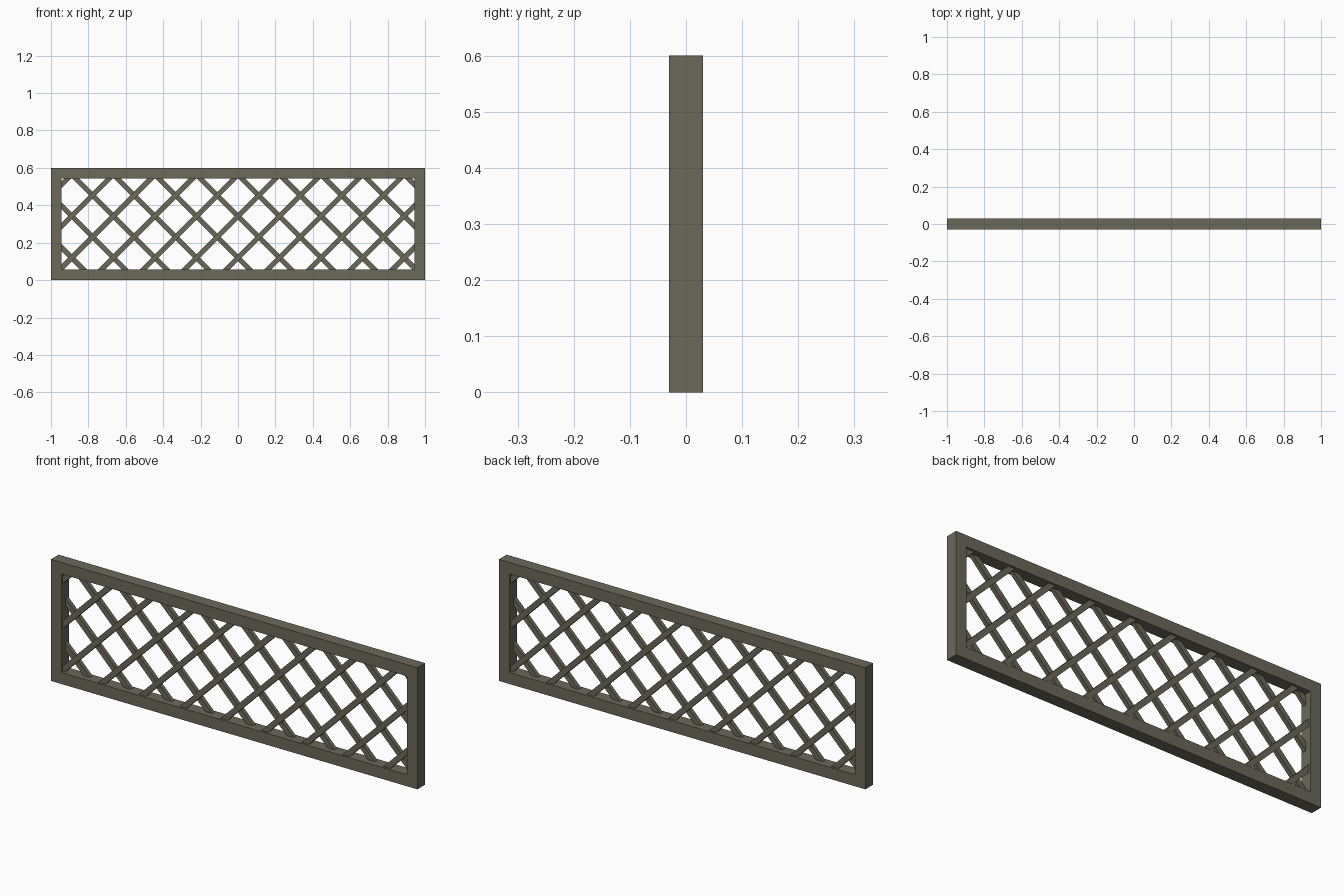
import bpy, bmesh, math
from mathutils import Matrix

if "Cube" in bpy.data.objects:
    bpy.data.objects.remove(bpy.data.objects["Cube"])

W, H, D = 1.0, 0.60, 0.03      # half width, height, half depth
B = 0.057                      # frame border
STEP = 2.0 / 9.0               # horizontal lattice spacing
ZC = 0.342                     # height of the crossing on the centre line
SLAT_W, SLAT_T = 0.027, 0.02

wood = bpy.data.materials.new("grey brown wood")
wood.diffuse_color = (0.150, 0.138, 0.102, 1.0)
wood.use_nodes = True
wood.node_tree.nodes["Principled BSDF"].inputs["Base Color"].default_value = wood.diffuse_color


def finish(bm, name):
    bmesh.ops.recalc_face_normals(bm, faces=bm.faces)
    mesh = bpy.data.meshes.new(name)
    bm.to_mesh(mesh)
    bm.free()
    mesh.materials.append(wood)
    obj = bpy.data.objects.new(name, mesh)
    bpy.context.collection.objects.link(obj)
    return obj


# Rectangular frame with an open middle
def build_frame():
    bm = bmesh.new()

    def ring(inset, y):
        x, lo, hi = W - inset, inset, H - inset
        return [bm.verts.new((px, y, pz))
                for px, pz in ((-x, lo), (x, lo), (x, hi), (-x, hi))]

    loops = [ring(0, -D), ring(B, -D), ring(B, D), ring(0, D)]
    for a, b in zip(loops, loops[1:] + loops[:1]):
        for i in range(4):
            j = (i + 1) % 4
            bm.faces.new((a[i], a[j], b[j], b[i]))
    finish(bm, "frame")


# One layer of parallel diagonal slats, ends buried in the frame
def build_slats(name, slope, y):
    bm = bmesh.new()
    ext = 0.022
    xmax, zlo, zhi = W - B + ext, B - ext, H - B + ext
    for k in range(-8, 9):
        x0 = k * STEP
        # clip the line z = ZC + slope * (x - x0) to the opening
        ends = sorted((x0 + slope * (zlo - ZC), x0 + slope * (zhi - ZC)))
        a, b = max(ends[0], -xmax), min(ends[1], xmax)
        if b - a < 0.02:
            continue
        mid = (a + b) / 2
        m = (Matrix.Translation((mid, y, ZC + slope * (mid - x0)))
             @ Matrix.Rotation(-slope * math.pi / 4, 4, 'Y')
             @ Matrix.Diagonal(((b - a) * math.sqrt(2), SLAT_T, SLAT_W, 1)))
        bmesh.ops.create_cube(bm, size=1.0, matrix=m)
    finish(bm, name)


build_frame()
build_slats("front_slats", 1, -SLAT_T / 2)
build_slats("back_slats", -1, SLAT_T / 2)
